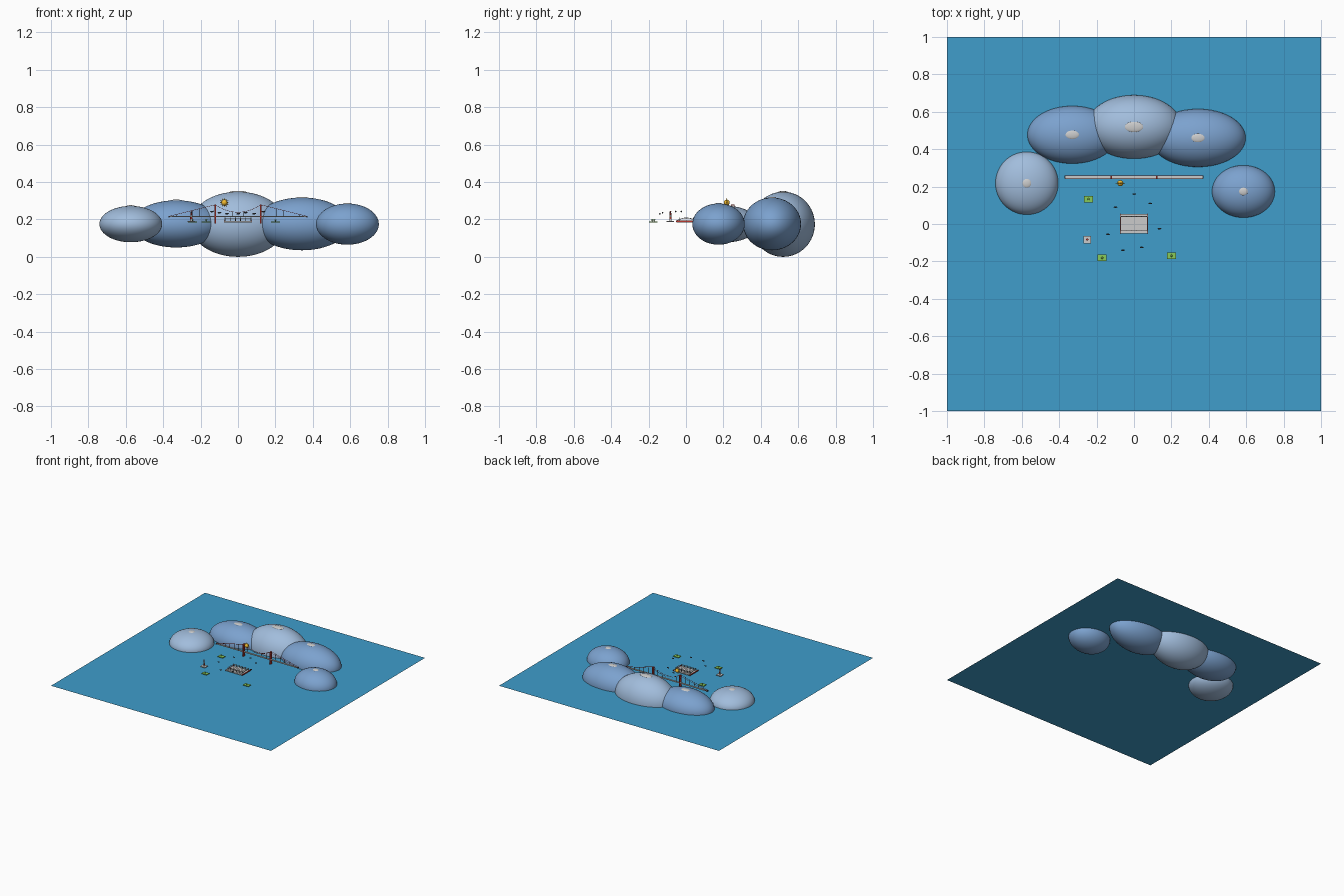
import bpy, math
from mathutils import Vector

if "Cube" in bpy.data.objects:
    bpy.data.objects.remove(bpy.data.objects["Cube"])

W = 0.177  # water level


def mat(name, r, g, b):
    m = bpy.data.materials.new(name)
    m.diffuse_color = (r, g, b, 1)
    m.use_nodes = True
    m.node_tree.nodes["Principled BSDF"].inputs["Base Color"].default_value = m.diffuse_color
    return m


WATER = mat("water", 0.05, 0.34, 0.6)
PALE = mat("pale_blue", 0.36, 0.51, 0.72)
BLUE = mat("hill_blue", 0.2, 0.36, 0.62)
RED = mat("red", 0.5, 0.04, 0.03)
DARK = mat("dark", 0.06, 0.07, 0.08)
GREEN = mat("green", 0.25, 0.6, 0.1)
GOLD = mat("gold", 0.9, 0.5, 0.03)


def finish(name, m, smooth=False):
    o = bpy.context.object
    o.name = name
    if m:
        o.data.materials.append(m)
    if smooth:
        bpy.ops.object.shade_smooth_by_angle()
    return o


def box(name, loc, size, m=None):
    bpy.ops.mesh.primitive_cube_add(size=1, location=loc)
    bpy.context.object.scale = size
    return finish(name, m)


def ball(name, loc, radii, m=None, seg=32, rings=16):
    bpy.ops.mesh.primitive_uv_sphere_add(segments=seg, ring_count=rings, location=loc)
    bpy.context.object.scale = radii
    return finish(name, m, True)


def rod(name, a, b, r, m=None, r2=None, sides=8):
    a, b = Vector(a), Vector(b)
    d = b - a
    bpy.ops.mesh.primitive_cone_add(vertices=sides, radius1=r, radius2=r if r2 is None else r2,
                                    depth=d.length, location=(a + b) / 2)
    bpy.context.object.rotation_euler = d.to_track_quat('Z', 'Y').to_euler()
    return finish(name, m, True)


# water sheet
bpy.ops.mesh.primitive_plane_add(size=2, location=(0, 0, W))
finish("water", WATER)

# rounded hills with pale caps: x, y, rx, ry, centre z, rz, cap rx, cap ry, colour
for x, y, rx, ry, cz, rz, cx, cy, m in [
        (-0.573, 0.218, 0.168, 0.168, 0.175, 0.097, 0.025, 0.025, PALE),
        (-0.33, 0.477, 0.24, 0.154, 0.176, 0.126, 0.038, 0.024, BLUE),
        (0, 0.519, 0.255, 0.17, 0.174, 0.174, 0.05, 0.028, PALE),
        (0.342, 0.46, 0.255, 0.155, 0.176, 0.141, 0.038, 0.024, BLUE),
        (0.585, 0.174, 0.168, 0.14, 0.175, 0.11, 0.025, 0.022, BLUE)]:
    ball("hill", (x, y, cz), (rx, ry, rz), m, 64, 32)
    ball("hill_cap", (x, y, cz + rz - 0.004), (cx, cy, 0.008))

# suspension bridge
BY = 0.25
box("bridge_deck", (0, BY, 0.215), (0.74, 0.013, 0.006))
for s in (-1, 1):
    box("deck_end", (s * 0.369, BY, 0.214), (0.006, 0.016, 0.01), DARK)
    for t in (-1, 1):
        y = BY + t * 0.0075
        box("tower_leg", (s * 0.122, y, 0.2285), (0.008, 0.004, 0.103), RED)
        rod("side_cable", (s * 0.122, y, 0.278), (s * 0.368, y, 0.217), 0.001, RED)
        for i in range(1, 6):
            u = i / 6
            x = s * (0.122 + 0.246 * u)
            rod("side_hanger", (x, y, 0.216), (x, y, 0.278 - 0.061 * u), 0.0006, DARK, sides=4)
    for z in (0.208, 0.25, 0.278):
        box("tower_beam", (s * 0.122, BY, z), (0.007, 0.017, 0.005), RED)
for t in (-1, 1):
    y = BY + t * 0.0075
    pts = [(0.122 * i / 4, y, 0.238 + 0.04 * (i / 4) ** 2) for i in range(-4, 5)]
    for a, b in zip(pts, pts[1:]):
        rod("main_cable", a, b, 0.001, RED)
    for p in pts[1:-1]:
        rod("main_hanger", (p[0], y, 0.216), p, 0.0006, DARK, sides=4)

# sun with pointed rays
sun = Vector((-0.073, 0.218, 0.29))
ball("sun", sun, (0.016, 0.016, 0.016), GOLD, 24, 12)
for i in range(12):
    a = i * math.tau / 12
    d = Vector((math.cos(a), 0, math.sin(a)))
    rod("sun_ray", sun + d * 0.014, sun + d * 0.026, 0.0035, GOLD, 0)

# central planked landing with low arched rails
box("landing_base", (0, 0.002, 0.187), (0.15, 0.104, 0.006))
for i in range(9):
    box("landing_plank", (-0.064 + 0.016 * i, 0.002, 0.191), (0.014, 0.1, 0.003))
for s in (-1, 1):
    box("landing_edge", (s * 0.074, 0.002, 0.19), (0.004, 0.11, 0.008), RED)
    y = 0.002 + s * 0.038
    box("front_rail", (0, y, 0.206), (0.14, 0.003, 0.003))
    for i in range(6):
        rod("rail_post", (-0.065 + 0.026 * i, y, 0.19), (-0.065 + 0.026 * i, y, 0.21), 0.002, DARK)
    arc = [(s * 0.07, 0.002 + 0.048 * k / 4, 0.208 - 0.014 * (k / 4) ** 2) for k in range(-4, 5)]
    for a, b in zip(arc, arc[1:]):
        rod("side_rail", a, b, 0.0018)

# floating birds circling the landing
for i, (x, y) in enumerate([(0, 0.16), (-0.1, 0.09), (-0.14, -0.055), (-0.06, -0.14),
                            (0.04, -0.125), (0.135, -0.025), (0.085, 0.11)]):
    z = 0.23 + 0.006 * (i % 3)
    ball("bird_body", (x, y, z), (0.009, 0.004, 0.004), DARK, 12, 8)
    ball("bird_head", (x + 0.008, y, z + 0.002), (0.003, 0.003, 0.003), DARK, 8, 6)

# small green islets with a tiny shrub
for x, y in [(-0.243, 0.133), (-0.17, -0.181), (0.2, -0.17)]:
    box("islet", (x, y, 0.187), (0.048, 0.034, 0.005), GREEN)
    rod("shrub_stem", (x, y, 0.188), (x, y, 0.195), 0.002, DARK)
    ball("shrub", (x, y, 0.197), (0.006, 0.006, 0.004), GREEN, 12, 8)

# beacon on its stone pad
x, y = -0.25, -0.083
box("beacon_pad", (x, y, 0.188), (0.042, 0.04, 0.005))
for i in range(4):
    z = 0.19 + 0.011 * i
    rod("beacon_tower", (x, y, z), (x, y, z + 0.011), 0.0065 - 0.0006 * i,
        RED if i % 2 else None, 0.0059 - 0.0006 * i, 16)
rod("beacon_lamp", (x, y, 0.234), (x, y, 0.239), 0.004, DARK, sides=12)
rod("beacon_roof", (x, y, 0.239), (x, y, 0.246), 0.006, RED, 0, 12)
